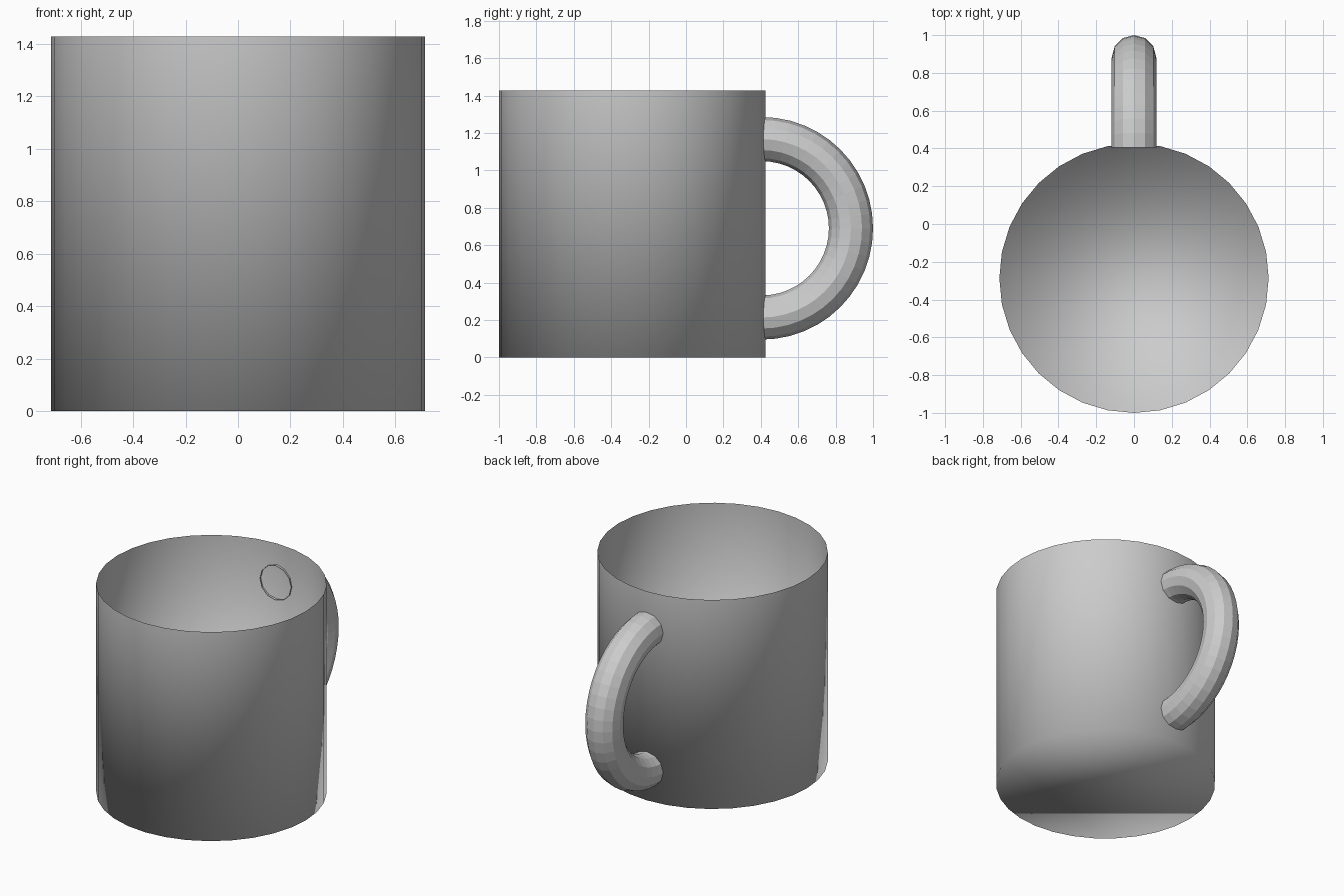
import bpy, bmesh
from math import pi

if "Cube" in bpy.data.objects:
    bpy.data.objects.remove(bpy.data.objects["Cube"])

RADIUS, HEIGHT, CUP_Y = 0.713, 1.427, -0.287
HANDLE_Y, HANDLE_Z = 0.405, 0.69


def remove(obj, kind, test):
    """Delete the geometry of one kind that passes the test."""
    bm = bmesh.new()
    bm.from_mesh(obj.data)
    items = bm.faces if kind == 'FACES' else bm.verts
    bmesh.ops.delete(bm, geom=[i for i in items if test(i)], context=kind)
    bm.to_mesh(obj.data)
    bm.free()


# Cup: thin-walled cylinder with a closed base and open top
bpy.ops.mesh.primitive_cylinder_add(vertices=32, radius=RADIUS, depth=HEIGHT,
                                    location=(0, CUP_Y, HEIGHT / 2))
cup = bpy.context.object
cup.name = "cup_body"
remove(cup, 'FACES', lambda f: f.normal.z > 0.9)
bpy.ops.object.shade_smooth()

# Handle: faceted half ring standing behind the cup, open where it meets the wall
bpy.ops.mesh.primitive_torus_add(major_segments=48, minor_segments=12,
                                 major_radius=0.477, minor_radius=0.118,
                                 location=(0, HANDLE_Y, HANDLE_Z),
                                 rotation=(0, pi / 2, 0))
handle = bpy.context.object
handle.name = "handle"
remove(handle, 'VERTS', lambda v: v.co.y < -0.001)
bpy.ops.object.shade_flat()
